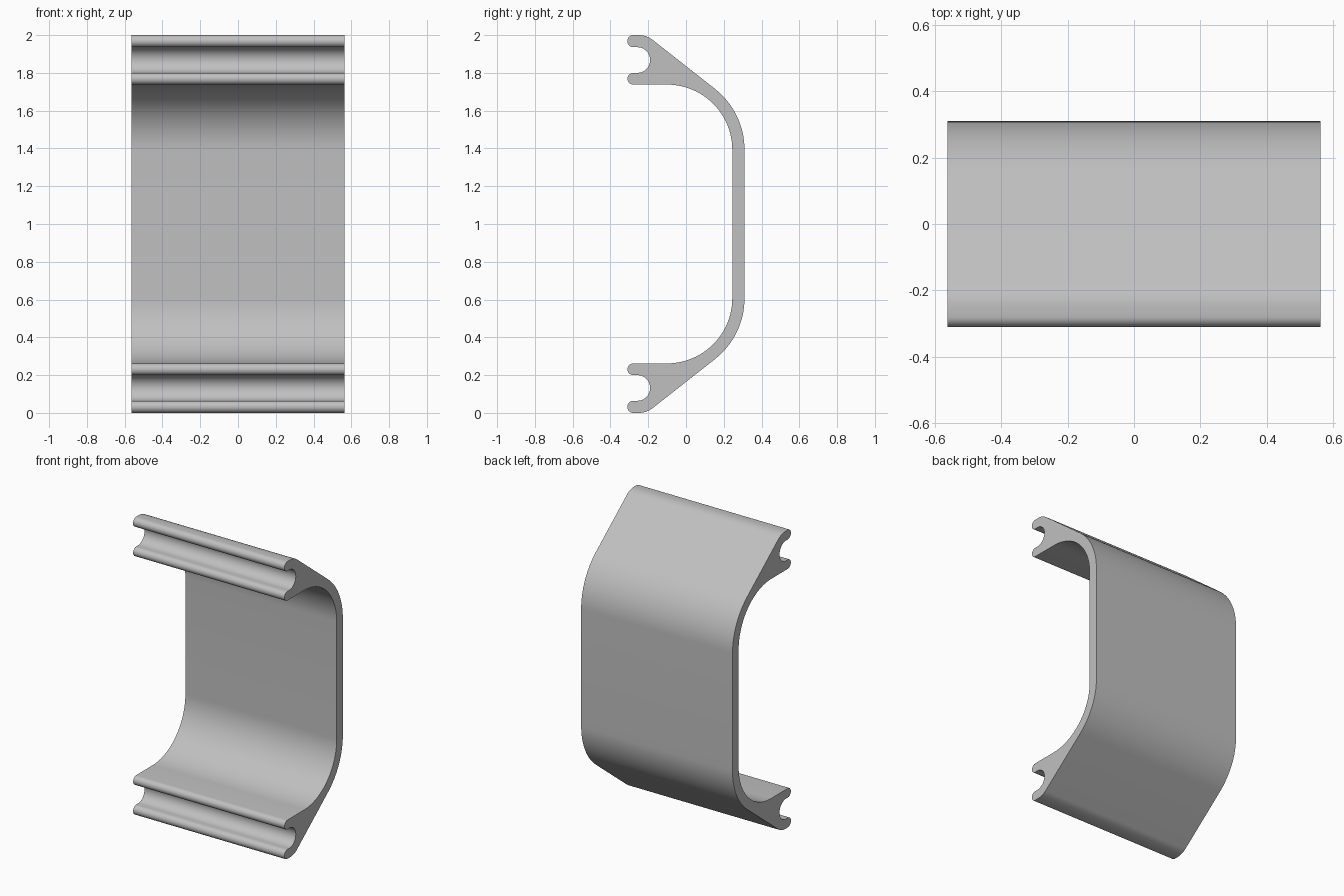
import bpy
import bmesh
from math import cos, sin, radians

cube = bpy.data.objects.get("Cube")
if cube:
    bpy.data.objects.remove(cube, do_unlink=True)

HALF_LENGTH = 0.563


def arc(y, z, radius, start, end, steps):
    """Points of an arc in the side plane, angles in degrees."""
    angles = [radians(start + (end - start) * i / steps) for i in range(steps + 1)]
    return [(y + radius * cos(a), z + radius * sin(a)) for a in angles]


# Upper half of the handle's section, from the inner wall round to the outer wall
upper = (
    arc(-0.10, 1.393, 0.345, 0, 90, 24)            # inner bend
    + arc(-0.279, 1.769, 0.031, 270, 90, 12)       # lower lip
    + arc(-0.258, 1.868, 0.068, -90, 90, 20)       # round groove
    + arc(-0.279, 1.968, 0.032, 270, 90, 12)       # upper lip
    + arc(-0.25, 1.88, 0.12, 90, 52, 8)            # top shoulder
    + arc(-0.10, 1.393, 0.41, 52, 0, 16)           # outer bend
)
section = upper + [(y, 2 - z) for y, z in reversed(upper)]

# Extrude the section along x
bm = bmesh.new()
cap = bm.faces.new([bm.verts.new((-HALF_LENGTH, y, z)) for y, z in section])
result = bmesh.ops.extrude_face_region(bm, geom=[cap], use_keep_orig=True)
moved = [v for v in result["geom"] if isinstance(v, bmesh.types.BMVert)]
bmesh.ops.translate(bm, verts=moved, vec=(2 * HALF_LENGTH, 0, 0))
bmesh.ops.remove_doubles(bm, verts=bm.verts[:], dist=0.0001)
bmesh.ops.recalc_face_normals(bm, faces=bm.faces[:])

mesh = bpy.data.meshes.new("extruded_bracket")
bm.to_mesh(mesh)
bm.free()
bracket = bpy.data.objects.new("extruded_bracket", mesh)
bpy.context.collection.objects.link(bracket)

# Plain grey finish
grey = bpy.data.materials.new("light_grey")
grey.use_nodes = True
colour = (0.527, 0.527, 0.527, 1)
grey.diffuse_color = colour
grey.node_tree.nodes["Principled BSDF"].inputs["Base Color"].default_value = colour
mesh.materials.append(grey)

# Smooth bends, sharp ends
bpy.ops.object.select_all(action="DESELECT")
bracket.select_set(True)
bpy.context.view_layer.objects.active = bracket
bpy.ops.object.shade_smooth_by_angle(angle=radians(30))
